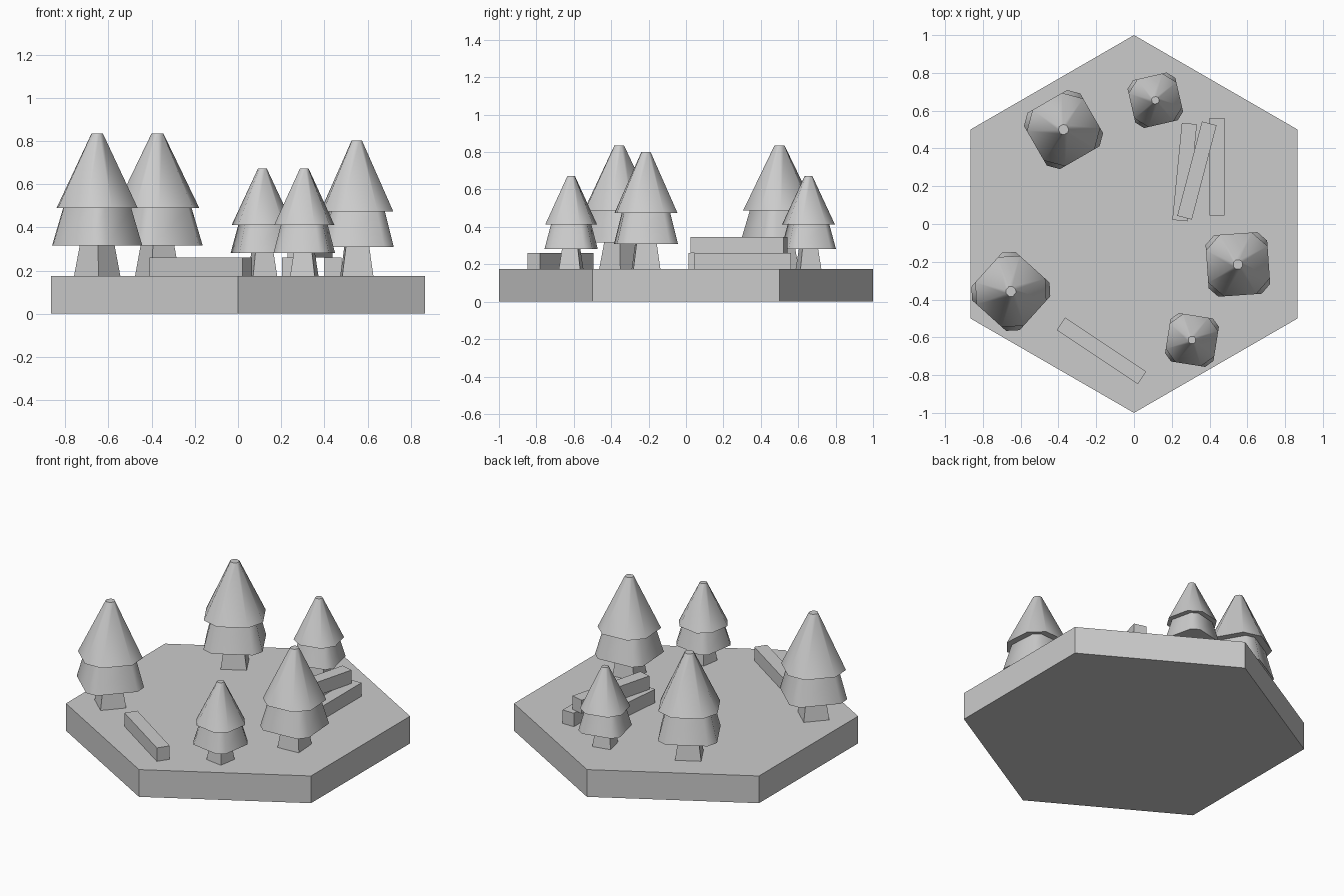
import bpy, bmesh
from math import radians, sin, cos, pi

if "Cube" in bpy.data.objects:
    bpy.data.objects.remove(bpy.data.objects["Cube"])

BASE_TOP = 0.174


def loft(name, rings, loc=(0, 0, 0), rot=0.0, scale=1.0):
    """Skin a stack of (outline, z) rings and cap both ends."""
    bm = bmesh.new()
    loops = [[bm.verts.new((x, y, z)) for x, y in pts] for pts, z in rings]
    n = len(loops[0])
    for a, b in zip(loops, loops[1:]):
        for i in range(n):
            j = (i + 1) % n
            bm.faces.new((a[i], a[j], b[j], b[i]))
    bm.faces.new(loops[0][::-1])
    bm.faces.new(loops[-1])
    bmesh.ops.recalc_face_normals(bm, faces=bm.faces)
    me = bpy.data.meshes.new(name)
    bm.to_mesh(me)
    bm.free()
    ob = bpy.data.objects.new(name, me)
    ob.location = loc
    ob.rotation_euler.z = radians(rot)
    ob.scale = (scale,) * 3
    bpy.context.collection.objects.link(ob)
    return ob


def rect(w, d):
    return [(w, -d), (w, d), (-w, d), (-w, -d)]


def octagon(f, t):
    """Square of half width f with corners cut where the flats end at t."""
    return [(f, -t), (f, t), (t, f), (-t, f), (-f, t), (-f, -t), (-t, -f), (t, -f)]


# Hexagonal ground tile
hexagon = [(cos(pi / 6 + i * pi / 3), sin(pi / 6 + i * pi / 3)) for i in range(6)]
loft("ground_tile", [(hexagon, 0), (hexagon, BASE_TOP)])

# Trees: tapered square trunk and two-tier foliage
trees = [(-0.373, 0.50, 30, 1.0), (-0.652, -0.357, 48, 1.0),
         (0.55, -0.214, 4, 0.95), (0.113, 0.655, 13, 0.755),
         (0.307, -0.614, -9, 0.755)]
for i, (x, y, rot, s) in enumerate(trees, 1):
    loc = (x, y, BASE_TOP)
    loft(f"tree_trunk_{i}", [(rect(0.076, 0.076), 0), (rect(0.057, 0.057), 0.143)],
         loc, rot, s)
    leaves = loft(f"tree_foliage_{i}", [(octagon(0.172, 0.121), 0.142),
                                        (octagon(0.131, 0.090), 0.315),
                                        (octagon(0.172, 0.090), 0.315),
                                        (octagon(0.025, 0.012), 0.660)], loc, rot, s)
    bpy.ops.object.select_all(action='DESELECT')
    leaves.select_set(True)
    bpy.context.view_layer.objects.active = leaves
    bpy.ops.object.shade_smooth_by_angle(angle=radians(55))

# Square-cut logs: one alone, three in a pile
LOG_H = 0.086
logs = [(-0.172, -0.672, -33.7, 0), (0.439, 0.304, 90, 0),
        (0.268, 0.275, 84.4, 0), (0.333, 0.283, 75.3, 1)]
for i, (x, y, rot, level) in enumerate(logs, 1):
    outline = rect(0.258, 0.04)
    loft(f"log_{i}", [(outline, 0), (outline, LOG_H)],
         (x, y, BASE_TOP + level * LOG_H), rot)
